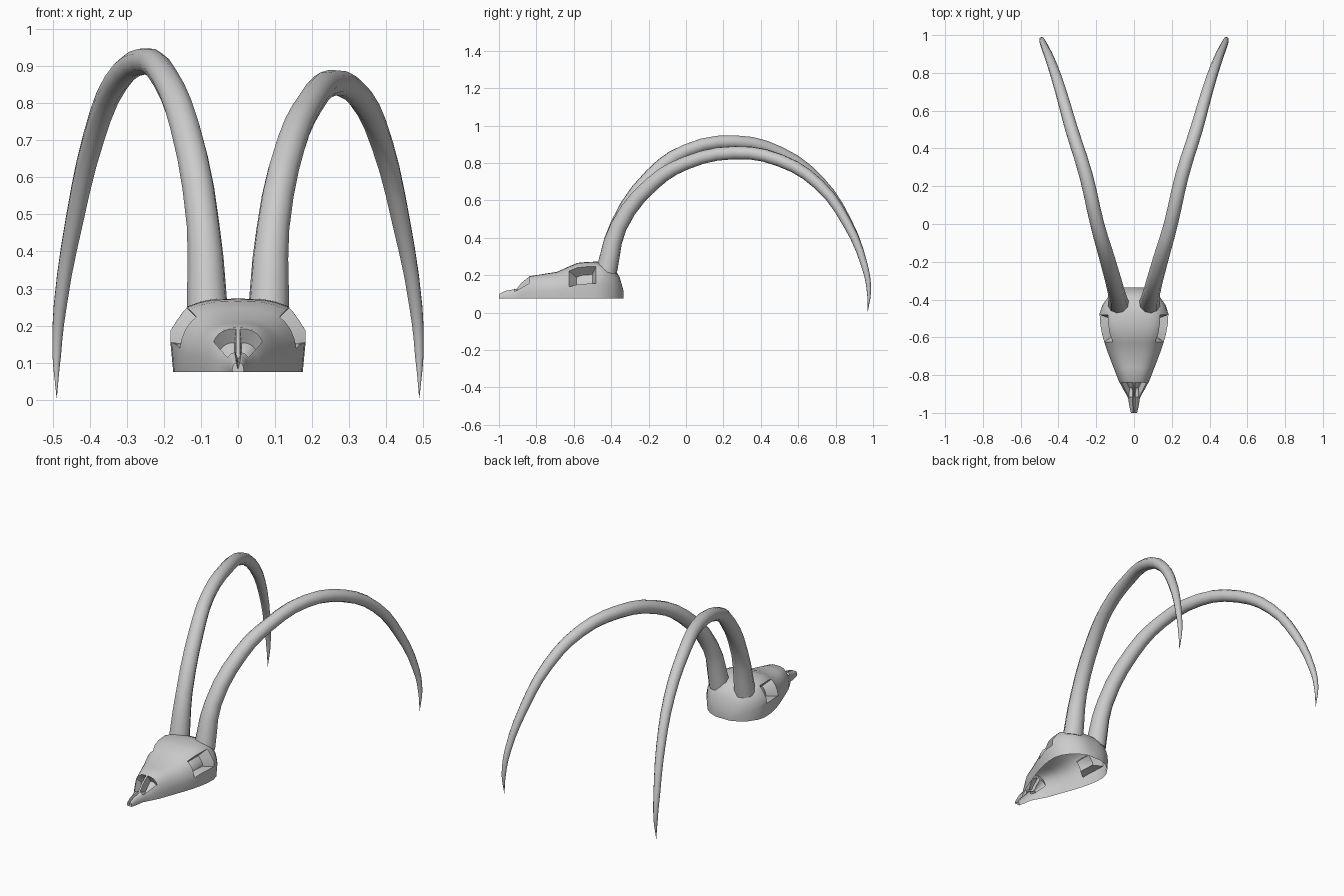
import bpy, bmesh, math
from mathutils import Vector

if "Cube" in bpy.data.objects:
    bpy.data.objects.remove(bpy.data.objects["Cube"], do_unlink=True)

bone = bpy.data.materials.new("bone_grey")
bone.use_nodes = True
GREY = (0.6, 0.6, 0.6, 1)
bone.diffuse_color = GREY
bone.node_tree.nodes["Principled BSDF"].inputs["Base Color"].default_value = GREY

BASE = 0.075      # height of the open lower rim
STEPS = 16        # facets across the skull, side to side


def finish(obj, angle):
    obj.data.materials.append(bone)
    bpy.ops.object.select_all(action="DESELECT")
    obj.select_set(True)
    bpy.context.view_layer.objects.active = obj
    if obj.type == "CURVE":
        bpy.ops.object.convert(target="MESH")
    bpy.ops.object.shade_smooth_by_angle(angle=math.radians(angle))


# Skull stations: y, half width, top height, squareness
STATIONS = [
    (-1.0, .016, .100, .8), (-.965, .025, .117, .8), (-.92, .032, .126, .8),
    (-.88, .055, .158, .75), (-.835, .080, .195, .7), (-.76, .110, .207, .7),
    (-.69, .137, .218, .7), (-.63, .158, .245, .68), (-.58, .172, .266, .62),
    (-.53, .181, .271, .6), (-.475, .184, .273, .6), (-.43, .170, .262, .6),
    (-.385, .138, .240, .65), (-.355, .098, .190, .7), (-.335, .048, .120, .8),
]


def power(v, p):
    return math.copysign(abs(v) ** p, v) if abs(v) > 1e-6 else 0.0


def recess(bm, faces, rim, push, shrink):
    """Sink a patch of faces, keeping a narrow rim around it."""
    bmesh.ops.inset_region(bm, faces=faces, thickness=rim, use_even_offset=True)
    bmesh.ops.inset_region(bm, faces=faces, thickness=0.001, use_even_offset=True)
    verts = list({v for f in faces for v in f.verts})
    mid = sum((v.co for v in verts), Vector()) / len(verts)
    for v in verts:
        v.co = mid + (v.co - mid) * shrink + Vector(push)


# Skull shell, open underneath
bm = bmesh.new()
rings = []
for y, w, top, p in STATIONS:
    ring = []
    for i in range(STEPS + 1):
        a = math.pi * i / STEPS
        tuck = 0.95 if i in (0, STEPS) else 1.0
        ring.append(bm.verts.new((w * tuck * power(math.cos(a), p), y,
                                  BASE + (top - BASE) * power(math.sin(a), p))))
    rings.append(ring)
grid = [[bm.faces.new((r0[i], r0[i + 1], r1[i + 1], r1[i])) for i in range(STEPS)]
        for r0, r1 in zip(rings, rings[1:])]
bm.faces.new(rings[0][::-1])
bm.faces.new(rings[-1])

# Groove between the two front prongs
for ring in rings[:3]:
    ring[STEPS // 2].co.z -= 0.018

# Flared bone around each eye socket
for ring in rings[8:11]:
    for i in (2, 5, STEPS - 5, STEPS - 2):
        ring[i].co.x *= 1.04
bm.normal_update()

# Eye sockets and nostrils, mirrored
for side in (1, -1):
    def patch(rows, cols):
        return [grid[r][c if side == 1 else STEPS - 1 - c] for r in rows for c in cols]
    recess(bm, patch((7, 8, 9), (1, 2, 3, 4)), .006, (-.05 * side, .01, -.025), .6)
    recess(bm, patch((2, 3), (3, 4, 5, 6, 7)), .005, (-.004 * side, .035, -.025), .7)

mesh = bpy.data.meshes.new("skull")
bm.to_mesh(mesh)
bm.free()
skull = bpy.data.objects.new("skull", mesh)
bpy.context.collection.objects.link(skull)
finish(skull, 40)

# Horn path: x, y, z, radius, extra height of the right horn
HORN = [
    (.082, -.425, .22, .057, 0), (.094, -.36, .46, .045, .01),
    (.143, -.18, .69, .041, .045), (.195, 0, .80, .037, .065),
    (.255, .26, .855, .036, .058), (.33, .5, .815, .034, .04),
    (.39, .71, .685, .030, .02), (.44, .86, .48, .025, .01),
    (.48, .955, .25, .018, 0), (.489, .978, .12, .012, 0),
    (.489, .972, .005, .0005, 0),
]


def horn(name, side):
    curve = bpy.data.curves.new(name, "CURVE")
    curve.dimensions = "3D"
    curve.bevel_depth = 1.0
    curve.bevel_resolution = 3
    curve.resolution_u = 3
    curve.use_fill_caps = True
    line = curve.splines.new("BEZIER")
    line.bezier_points.add(len(HORN) - 1)
    for pt, (x, y, z, r, lift) in zip(line.bezier_points, HORN):
        pt.co = (x * side, y, z + (lift if side < 0 else 0))
        pt.radius = r
        pt.handle_left_type = pt.handle_right_type = "AUTO"
    obj = bpy.data.objects.new(name, curve)
    bpy.context.collection.objects.link(obj)
    finish(obj, 50)


horn("left_horn", 1)
horn("right_horn", -1)
